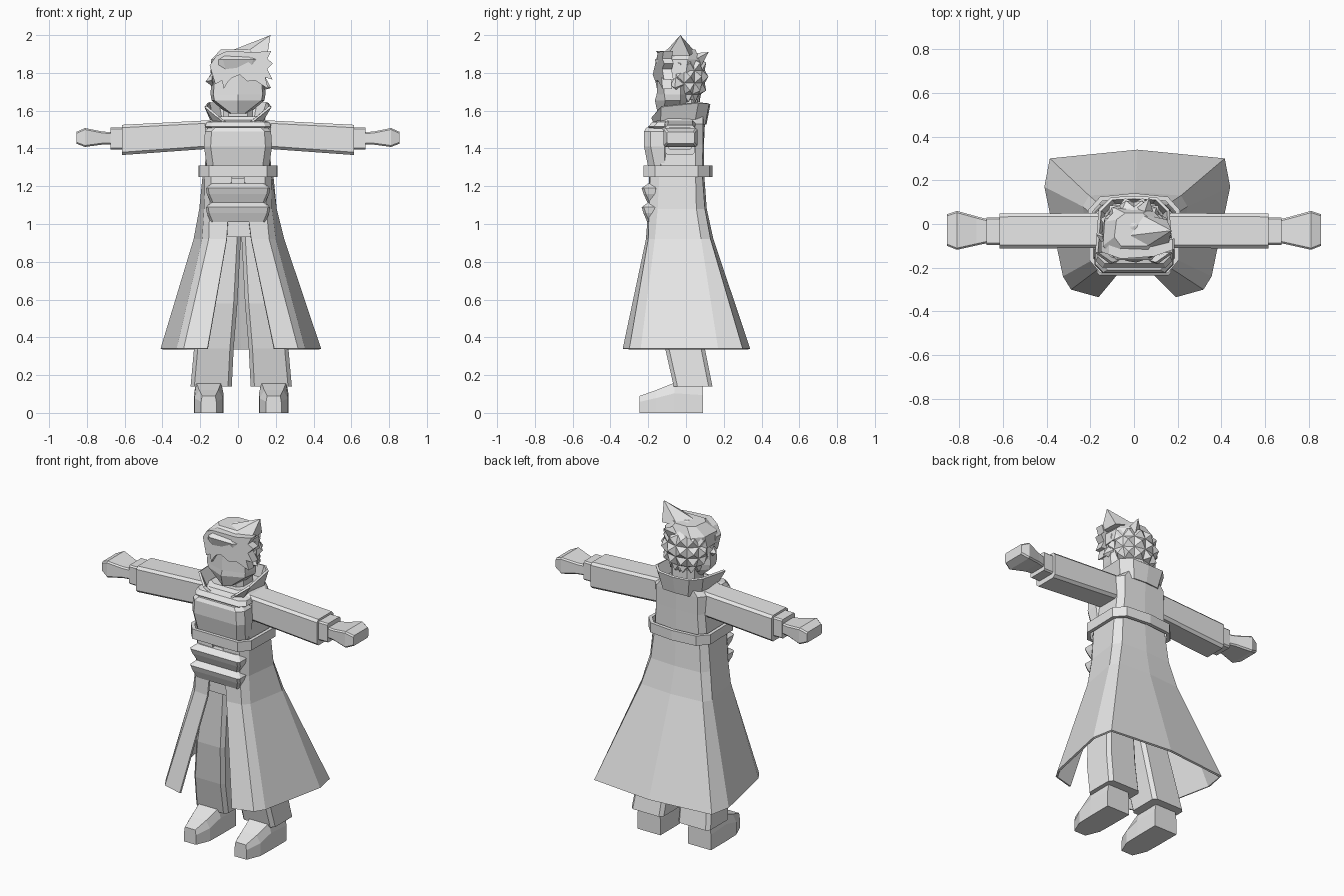
import bpy, bmesh, math
from mathutils import Vector

if "Cube" in bpy.data.objects:
    bpy.data.objects.remove(bpy.data.objects["Cube"])

grey = bpy.data.materials.new("light_grey")
grey.use_nodes = True
grey.diffuse_color = (0.8, 0.8, 0.8, 1)
grey.node_tree.nodes["Principled BSDF"].inputs["Base Color"].default_value = (0.8, 0.8, 0.8, 1)


def finish(name, bm):
    bmesh.ops.recalc_face_normals(bm, faces=bm.faces)
    mesh = bpy.data.meshes.new(name)
    bm.to_mesh(mesh)
    bm.free()
    mesh.materials.append(grey)
    obj = bpy.data.objects.new(name, mesh)
    bpy.context.collection.objects.link(obj)
    return obj


def loft(name, rings, closed=True, caps=True):
    """Skin a stack of equal-length rings of points."""
    bm = bmesh.new()
    rows = [[bm.verts.new(p) for p in r] for r in rings]
    n = len(rows[0])
    for a, b in zip(rows, rows[1:]):
        for i in range(n if closed else n - 1):
            j = (i + 1) % n
            bm.faces.new((a[i], a[j], b[j], b[i]))
    if caps:
        bm.faces.new(rows[0])
        bm.faces.new(rows[-1])
    return finish(name, bm)


def sym(z, half, cx=0):
    """Mirror a half outline, listed from front to back, into a full one."""
    left = [(-x, y) for x, y in reversed(half) if x > 0]
    return [(x + cx, y, z) for x, y in half + left]


def octa(u0, u1, v0, v1, c):
    """Rectangle with chamfered corners."""
    return [(u0 + c, v0), (u1 - c, v0), (u1, v0 + c), (u1, v1 - c),
            (u1 - c, v1), (u0 + c, v1), (u0, v1 - c), (u0, v0 + c)]


def thicken(obj, t, offset=-1):
    mod = obj.modifiers.new("thickness", "SOLIDIFY")
    mod.thickness, mod.offset = t, offset


# Long coat skirt, open at the front
skirt = [
    (1.28, 0.0, [(.03, -.195), (.14, -.19), (.175, -.14), (.185, .05), (.15, .085), (0, .095)]),
    (1.08, 0.0, [(.05, -.20), (.15, -.195), (.18, -.15), (.205, .055), (.17, .10), (0, .11)]),
    (0.92, 0.005, [(.065, -.212), (.16, -.20), (.195, -.165), (.24, .08), (.21, .13), (0, .145)]),
    (0.34, 0.015, [(.177, -.335), (.303, -.30), (.34, -.24), (.425, .17), (.40, .30), (0, .34)]),
]
coat_skirt = loft("coat_skirt", [sym(z, h, cx) for z, cx, h in skirt], closed=False, caps=False)
thicken(coat_skirt, 0.012)

# Upper coat
loft("coat_body", [sym(z, h) for z, h in [
    (1.26, [(.13, -.18), (.17, -.14), (.18, .05), (.15, .085), (0, .095)]),
    (1.42, [(.13, -.17), (.165, -.12), (.165, .05), (.14, .09), (0, .095)]),
    (1.53, [(.13, -.15), (.175, -.11), (.175, .05), (.14, .09), (0, .10)]),
    (1.57, [(.08, -.12), (.12, -.09), (.12, .05), (.11, .09), (0, .10)]),
]])

# Padded vest front
loft("vest_front", [[(x, y, z) for x, y in octa(-w, w, f, -.08, .035)] for z, w, f in [
    (1.24, .15, -.19), (1.30, .165, -.20), (1.41, .18, -.222),
    (1.49, .175, -.222), (1.51, .155, -.21)]])
loft("vest_neckline", [[(x, y, z) for x, y in octa(-w, w, f, -.08, .03)] for z, w, f in [
    (1.50, .155, -.19), (1.515, .175, -.20), (1.54, .165, -.18), (1.55, .13, -.14)]])

# Belt band
belt_half = [(.15, -.215), (.195, -.16), (.20, .06), (.15, .115), (0, .13)]
belt = loft("belt", [sym(z, belt_half) for z in (1.25, 1.31)], caps=False)
thicken(belt, 0.022, 0)

# Two stacked waist pouches
for label, z0, z1 in (("upper_pouch", 1.115, 1.215), ("lower_pouch", 1.01, 1.115)):
    d = z1 - z0
    loft(label, [[(x, y, z) for x, y in octa(-w, w, f, -.15, .012)] for z, w, f in [
        (z0, .145, -.205), (z0 + d * .45, .165, -.225),
        (z0 + d * .75, .17, -.235), (z1, .14, -.20)]])
loft("hips", [[(x, y, z) for x, y in octa(-w, w, -.17, .06, .04)]
              for z, w in ((.93, .14), (1.26, .15))])

for side, s in (("left", 1), ("right", -1)):
    # Trousers
    loft(side + "_trouser", [
        [(s * x + .017, y, z) for x, y in octa(a, b, f, k, .02)] for z, a, b, f, k in [
            (.14, .05, .268, -.065, .14), (.34, .04, .25, -.11, .10),
            (.58, .02, .215, -.14, .06), (.96, .0, .15, -.14, .07)]])
    # Shoe, pointed towards the toe
    loft(side + "_shoe", [
        [(s * (.172 + u * w) + .017, y, z) for u, w, z in
         ((-1, w0, 0), (1, w0, 0), (1, w0, h * .65), (1, w1, h), (-1, w1, h), (-1, w0, h * .65))]
        for y, w0, w1, h in [(-.245, .04, .035, .09), (-.16, .075, .05, .12),
                             (-.06, .078, .065, .16), (.09, .078, .07, .145)]])
    # Sleeve, cuff and hand run along the arm
    for part, c, stations in (
        ("sleeve", .015, [(.13, -.11, .05, 1.40, 1.55), (.615, -.112, .048, 1.365, 1.525)]),
        ("cuff", .008, [(.60, -.095, .03, 1.395, 1.512), (.675, -.095, .03, 1.395, 1.512)]),
        ("hand", .008, [(.66, -.085, .02, 1.42, 1.485), (.72, -.098, .035, 1.42, 1.49),
                        (.81, -.118, .06, 1.408, 1.508), (.855, -.10, .045, 1.425, 1.488)])):
        loft(f"{side}_{part}", [[(s * x, y, z) for y, z in octa(*box, c)]
                                for x, *box in stations])

# Standing collar, open at the front and raised at the sides
lower = [(.05, -.16), (.11, -.13), (.125, .04), (.08, .09), (0, .095)]
upper = [(.10, -.175), (.165, -.13), (.15, .06), (.10, .11), (0, .115)]
rise = [1.57, 1.625, 1.645, 1.64, 1.635]
rise = rise + rise[-2::-1]
top = [(x, y, r) for (x, y, _), r in zip(sym(0, upper), rise)]
collar = loft("collar", [sym(1.53, lower), top], closed=False, caps=False)
thicken(collar, 0.014)
loft("neck", [[(x, y, z) for x, y in octa(-.08, .08, -.09, .06, .03)] for z in (1.52, 1.66)])

# Head with a wedge-shaped masked jaw
loft("head", [sym(z, h) for z, h in [
    (1.585, [(0, -.15), (.035, -.12), (.06, -.04), (0, .03)]),
    (1.655, [(0, -.165), (.125, -.11), (.14, -.03), (0, .07)]),
    (1.685, [(0, -.155), (.13, -.115), (.145, -.03), (0, .08)]),
    (1.85, [(0, -.15), (.12, -.12), (.14, -.03), (0, .08)]),
    (1.91, [(0, -.11), (.08, -.09), (.09, -.03), (0, .05)]),
]])

# Hair mass: each rear facet becomes a short spike
bm = bmesh.new()
bmesh.ops.create_uvsphere(bm, u_segments=12, v_segments=7, radius=1)
for v in bm.verts:
    v.co = Vector((v.co.x * .138, v.co.y * .112, v.co.z * .15 + 1.78))
spiky = [f for f in bm.faces if f.calc_center_median().y > -.06
         and f.calc_center_median().z < 1.89]
bmesh.ops.poke(bm, faces=spiky, offset=.028)
for v in bm.verts:
    v.co.y -= .01
finish("spiky_hair", bm)

# Cap of hair over the crown and forehead
loft("hair_crown", [sym(z, h) for z, h in [
    (1.80, [(.06, -.14), (.14, -.11), (.145, 0), (.08, .07)]),
    (1.87, [(.08, -.165), (.142, -.10), (.135, .01), (.08, .07)]),
    (1.925, [(.06, -.10), (.09, -.06), (.08, .02), (.04, .05)]),
]])

# Swept fringe with a jagged edge
fringe = [(-.15, 1.84), (-.115, 1.89), (-.06, 1.915), (.09, 1.91), (.175, 1.915), (.155, 1.875),
          (.185, 1.85), (.155, 1.82), (.182, 1.765), (.145, 1.775), (.16, 1.715), (.09, 1.76),
          (.05, 1.755), (.01, 1.79), (-.03, 1.775), (-.055, 1.75), (-.075, 1.715), (-.085, 1.76),
          (-.12, 1.74)]
loft("fringe", [[(x, y + abs(x) * .35, z) for x, z in fringe] for y in (-.18, -.13)])

# Tall tuft leaning to the left of the crown
bm = bmesh.new()
tip = bm.verts.new((.172, -.03, 2.0))
base = [bm.verts.new(p) for p in ((-.08, -.06, 1.90), (.03, -.12, 1.90), (.155, -.10, 1.89),
                                  (.15, .02, 1.89), (.02, .05, 1.91))]
for i, v in enumerate(base):
    bm.faces.new((v, base[(i + 1) % len(base)], tip))
bm.faces.new(base)
finish("crown_tuft", bm)

# Side locks and temple spikes
for name, root, point in (
    ("right_temple_lock", (-.13, -.06, 1.76), (-.172, -.05, 1.755)),
    ("left_temple_lock", (.13, -.05, 1.74), (.175, -.06, 1.72)),
    ("back_tuft", (.05, .06, 1.87), (.07, .12, 1.91)),
):
    r, p = Vector(root), Vector(point)
    d = (p - r).normalized()
    u = d.cross(Vector((0, 0, 1))).normalized()
    w = d.cross(u)
    bm = bmesh.new()
    end = bm.verts.new(p)
    ring = [bm.verts.new(r + .04 * (u * math.cos(a) + w * math.sin(a)))
            for a in (0, math.pi / 2, math.pi, math.pi * 1.5)]
    for i in range(4):
        bm.faces.new((ring[i], ring[(i + 1) % 4], end))
    bm.faces.new(ring)
    finish(name, bm)
